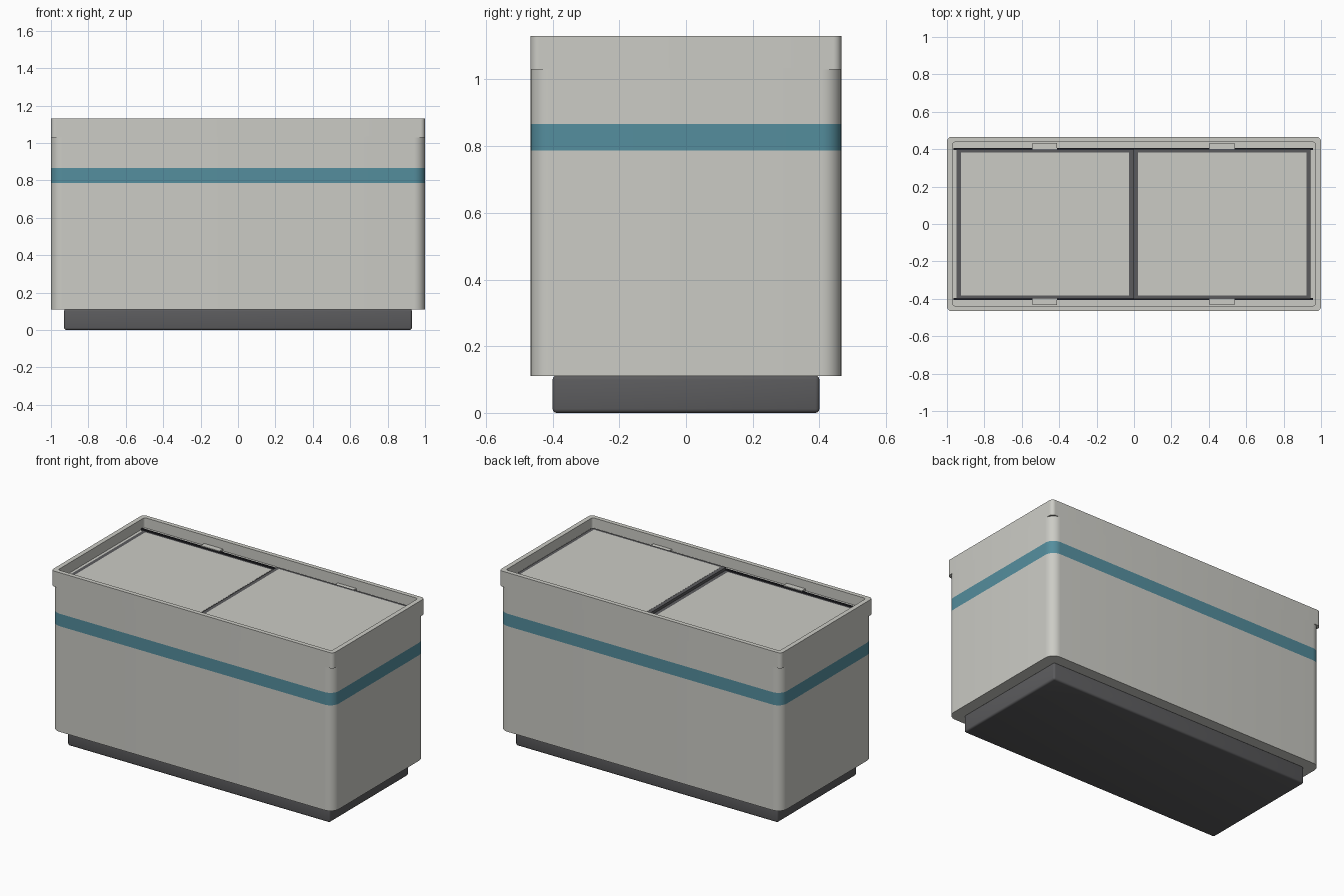
import bpy
import bmesh
from math import cos, sin, pi, radians

cube = bpy.data.objects.get("Cube")
if cube:
    bpy.data.objects.remove(cube, do_unlink=True)


def material(name, rgb):
    mat = bpy.data.materials.new(name)
    mat.use_nodes = True
    color = (*rgb, 1)
    mat.diffuse_color = color
    mat.node_tree.nodes["Principled BSDF"].inputs["Base Color"].default_value = color
    return mat


SHELL = material("warm light grey", (0.60, 0.60, 0.56))
TEAL = material("teal stripe", (0.09, 0.27, 0.34))
DARK = material("dark grey", (0.105, 0.105, 0.11))
BLACK = material("rail black", (0.02, 0.02, 0.025))


def finish(name, bm, mats):
    bmesh.ops.recalc_face_normals(bm, faces=bm.faces)
    mesh = bpy.data.meshes.new(name)
    bm.to_mesh(mesh)
    bm.free()
    obj = bpy.data.objects.new(name, mesh)
    bpy.context.collection.objects.link(obj)
    for mat in mats:
        mesh.materials.append(mat)
    return obj


def smooth(obj):
    bpy.ops.object.select_all(action="DESELECT")
    obj.select_set(True)
    bpy.context.view_layer.objects.active = obj
    bpy.ops.object.shade_smooth_by_angle(angle=radians(30))


def rounded_ring(bm, hx, hy, r, z, steps=8):
    """Loop of vertices around a rounded rectangle."""
    ring = []
    for q, (sx, sy) in enumerate([(1, 1), (-1, 1), (-1, -1), (1, -1)]):
        for i in range(steps + 1):
            a = (q + i / steps) * pi / 2
            ring.append(bm.verts.new((sx * (hx - r) + r * cos(a),
                                      sy * (hy - r) + r * sin(a), z)))
    return ring


def loft(name, sections, mats):
    """Closed solid through a stack of rounded rectangles."""
    bm = bmesh.new()
    rings = [rounded_ring(bm, *s) for s in sections]
    n = len(rings[0])
    for a, b in zip(rings, rings[1:]):
        for i in range(n):
            j = (i + 1) % n
            bm.faces.new((a[i], a[j], b[j], b[i]))
    bm.faces.new(rings[0])
    bm.faces.new(rings[-1])
    obj = finish(name, bm, mats)
    smooth(obj)
    return obj


def box(name, x0, x1, y0, y1, z0, z1, mat, bevel=0):
    bm = bmesh.new()
    bmesh.ops.create_cube(bm, size=1)
    for v in bm.verts:
        v.co = [lo + (c + 0.5) * (hi - lo)
                for c, lo, hi in zip(v.co, (x0, y0, z0), (x1, y1, z1))]
    if bevel:
        bmesh.ops.bevel(bm, geom=bm.edges[:], offset=bevel, segments=3,
                        profile=0.5, affect="EDGES")
    obj = finish(name, bm, [mat])
    if bevel:
        smooth(obj)
    return obj


HX, HY = 1.0, 0.466

# Plinth
box("plinth", -0.93, 0.93, -0.4, 0.4, 0, 0.112, DARK, bevel=0.012)

# Cabinet with a painted band
STRIPE = (0.787, 0.867)
cabinet = loft("cabinet", [(HX, HY, 0.06, z) for z in (0.11, *STRIPE, 1.035)],
               [SHELL, TEAL])
for face in cabinet.data.polygons:
    if STRIPE[0] < face.center.z < STRIPE[1]:
        face.material_index = 1

# Squarer raised rim with a sunken ledge
LEDGE = 1.065
loft("rim", [(HX, HY, 0.025, 1.03), (HX, HY, 0.025, 1.13),
             (0.97, 0.438, 0.015, 1.13), (0.97, 0.438, 0.015, LEDGE)], [SHELL])


def lid(name, x0, x1, z, border_left, border_right):
    """Sliding lid: dark frame around a light panel."""
    y, border = 0.4, 0.018
    box(name + "_frame", x0, x1, -y, y, LEDGE - 0.01, z, DARK)
    box(name + "_panel", x0 + border_left, x1 - border_right,
        -y + border, y - border, z - 0.004, z + 0.001, SHELL)


# Two overlapping lids, one higher than the other
lid("lower_lid", -0.95, 0.0, 1.068, 0.025, 0.028)
lid("upper_lid", -0.003, 0.943, 1.086, 0.025, 0.022)

# Rails and lid clips on both long sides
for side, label in ((-1, "front"), (1, "back")):
    y0, y1 = sorted((side * 0.396, side * 0.407))
    box(label + "_rail", -0.965, 0.958, y0, y1, LEDGE - 0.01, 1.076, BLACK)
    y0, y1 = sorted((side * 0.398, side * 0.434))
    for x, place in ((-0.477, "right"), (0.47, "left")):
        box(f"{label}_{place}_clip", x - 0.066, x + 0.066, y0, y1,
            LEDGE - 0.005, 1.08, SHELL)
